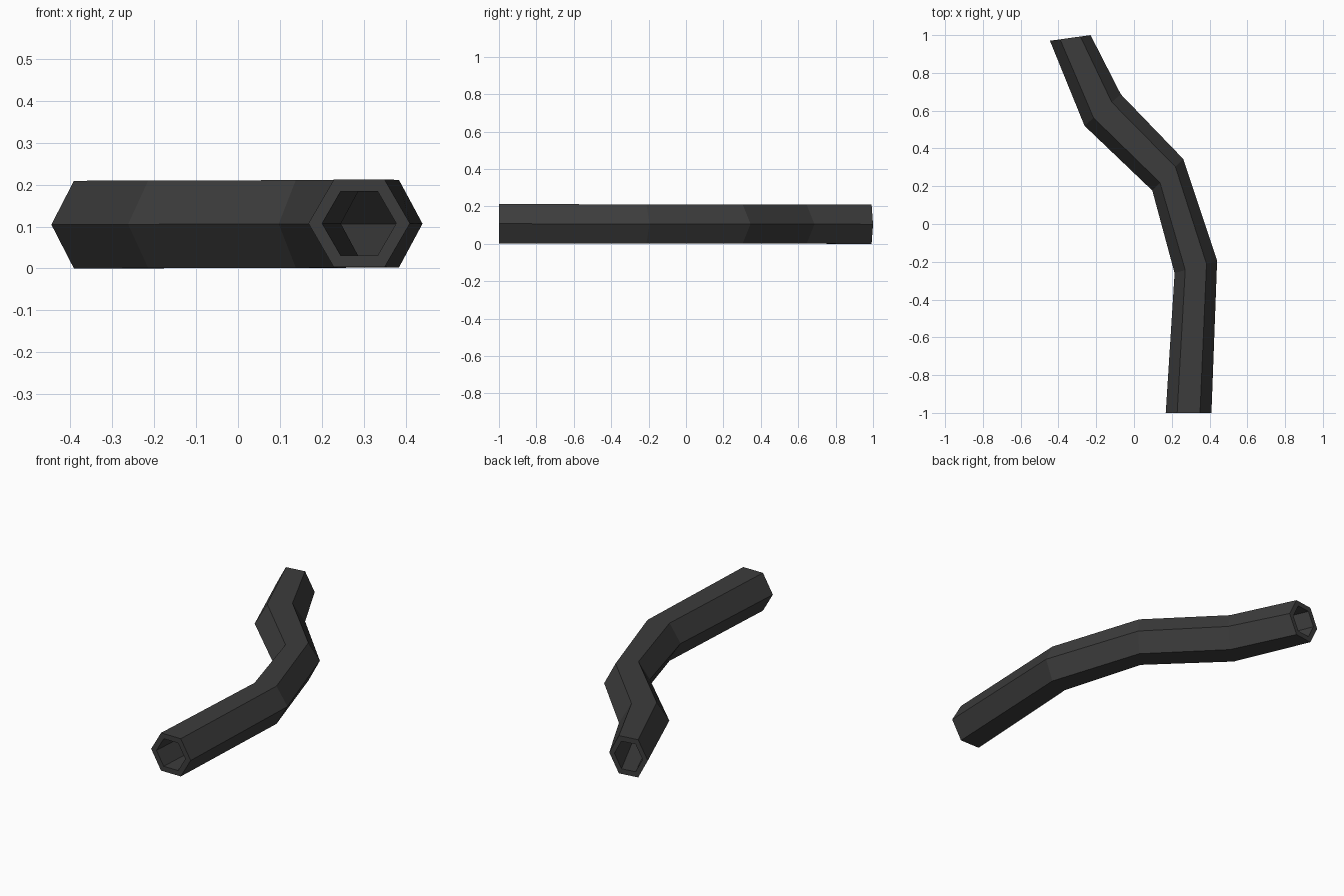
import bpy, bmesh, math
from mathutils import Vector

old = bpy.data.objects.get("Cube")
if old:
    bpy.data.objects.remove(old, do_unlink=True)

# Dark rubber material
mat = bpy.data.materials.new("dark_grey")
mat.use_nodes = True
color = (0.046, 0.046, 0.046, 1)
mat.diffuse_color = color
bsdf = mat.node_tree.nodes["Principled BSDF"]
bsdf.inputs["Base Color"].default_value = color
bsdf.inputs["Roughness"].default_value = 0.8

# Mitre lines of the bent pipe: left corner and right corner, seen from above
STATIONS = [
    ((0.168, -1.0), (0.41, -1.0)),
    ((0.215, -0.26), (0.44, -0.195)),
    ((0.097, 0.177), (0.26, 0.345)),
    ((-0.262, 0.52), (-0.07, 0.687)),
    ((-0.445, 0.97), (-0.23, 1.0)),
]
SIDES = 6
HALF_HEIGHT = 0.1045
BORE = 0.73


def add_ring(bm, left, right, z, scale):
    """Hexagonal ring lying in the mitre plane of one station."""
    left, right = Vector((*left, z)), Vector((*right, z))
    mid, half = (left + right) / 2, (right - left) / 2
    up = Vector((0, 0, HALF_HEIGHT / math.sin(math.pi / 3)))
    angles = [math.tau * i / SIDES for i in range(SIDES)]
    return [bm.verts.new(mid + scale * (half * math.cos(a) + up * math.sin(a)))
            for a in angles]


def bridge(bm, a, b):
    for i in range(SIDES):
        j = (i + 1) % SIDES
        bm.faces.new((a[i], a[j], b[j], b[i]))


# Hollow pipe: outer wall, inner wall and rims at both ends
bm = bmesh.new()
outer, inner = [], []
for k, (left, right) in enumerate(STATIONS):
    z = 0.1075 - 0.003 * k / (len(STATIONS) - 1)
    outer.append(add_ring(bm, left, right, z, 1))
    inner.append(add_ring(bm, left, right, z, BORE))
for wall in (outer, inner):
    for a, b in zip(wall, wall[1:]):
        bridge(bm, a, b)
for end in (0, -1):
    bridge(bm, outer[end], inner[end])
bmesh.ops.recalc_face_normals(bm, faces=bm.faces)

mesh = bpy.data.meshes.new("bent_pipe")
bm.to_mesh(mesh)
bm.free()
mesh.materials.append(mat)
pipe = bpy.data.objects.new("bent_pipe", mesh)
bpy.context.collection.objects.link(pipe)
